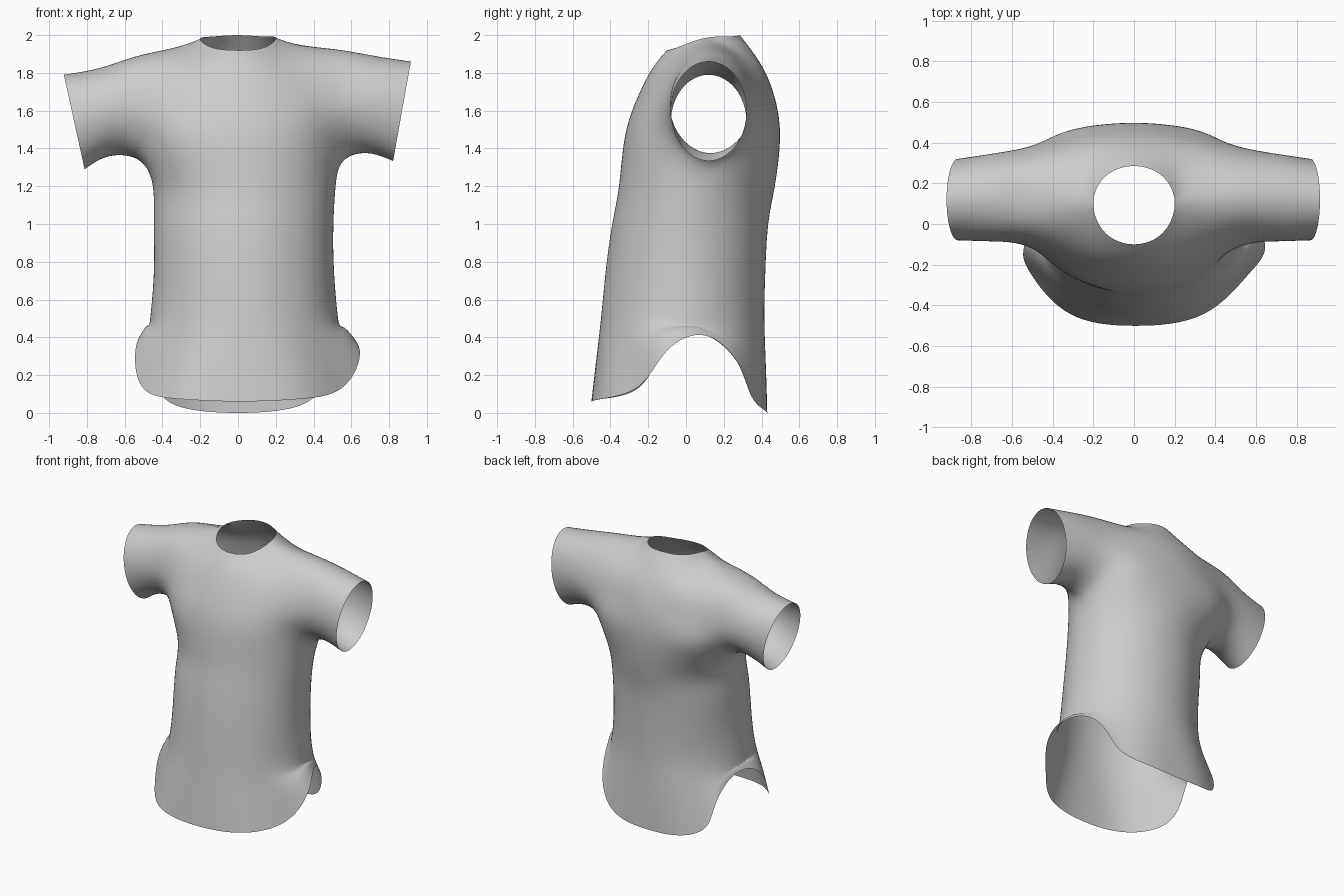
import bpy, bmesh
from math import sin, cos, pi
from mathutils import Vector

cube = bpy.data.objects.get("Cube")
if cube:
    bpy.data.objects.remove(cube)

fabric = bpy.data.materials.new("grey fabric")
fabric.use_nodes = True
GREY = (0.6, 0.6, 0.6, 1)
fabric.diffuse_color = GREY
fabric.node_tree.nodes["Principled BSDF"].inputs["Base Color"].default_value = GREY

bm = bmesh.new()

# Rings run counter-clockwise: 0 front, 4 left side, 8 back, 12 right side
SIDES = 16
LEFT, RIGHT = 4, 12


def body_ring(z, right, left, front, back):
    """Elliptical torso section given by its four extents."""
    centre = Vector(((left + right) / 2, (front + back) / 2, z))
    rx, ry = (left - right) / 2, (back - front) / 2
    return {i: centre + Vector((rx * sin(2 * pi * i / SIDES),
                                -ry * cos(2 * pi * i / SIDES), 0))
            for i in range(SIDES)}


def chest_row(front, back):
    """Mirrored front and back points, from the centre out to the armhole."""
    row = {}
    for i, (f, b) in enumerate(zip(front, back)):
        for index, p in ((i, f), (8 - i, b)):
            row[index] = Vector(p)
            row[-index % SIDES] = Vector((-p[0], p[1], p[2]))
    return row


def add(points):
    return {i: bm.verts.new(p) for i, p in points.items()}


def bridge(lower, upper, count=SIDES):
    """Quads between two rows wherever both have neighbouring points."""
    for i in range(count):
        j = (i + 1) % count
        if all(k in row for k in (i, j) for row in (lower, upper)):
            bm.faces.new((lower[i], lower[j], upper[j], upper[i]))


# Hem: flared front panel, raised side slits, long back panel
hem_points = [
    (0, -.5, .06), (.34, -.445, .075), (.56, -.25, .14), (.645, -.1, .33),
    (.555, .1, .41), (.49, .27, .27), (.41, .345, .09), (.23, .415, .015),
    (0, .43, 0), (-.23, .415, .015), (-.4, .345, .09), (-.44, .27, .27),
    (-.48, .08, .42), (-.54, -.11, .35), (-.51, -.24, .14), (-.32, -.44, .075)]
hem = {i: Vector(p) for i, p in enumerate(hem_points)}
waist = body_ring(.5, -.465, .53, -.45, .415)
hip = {i: hem[i].lerp(waist[i], .5) for i in hem}

# Chest rows; the lowest also carries the armpits
chest = [
    chest_row([(0, -.325, 1.45), (.18, -.305, 1.45), (.37, -.22, 1.44), (.53, -.05, 1.42)],
              [(0, .497, 1.45), (.18, .485, 1.45), (.37, .435, 1.44), (.53, .3, 1.42)]),
    chest_row([(0, -.265, 1.65), (.17, -.245, 1.65), (.36, -.18, 1.64), (.54, -.105, 1.62)],
              [(0, .475, 1.65), (.17, .46, 1.65), (.36, .42, 1.64), (.54, .375, 1.62)]),
    chest_row([(0, -.18, 1.82), (.16, -.155, 1.82), (.32, -.085, 1.83), (.53, -.03, 1.83)],
              [(0, .405, 1.83), (.16, .39, 1.83), (.32, .345, 1.83), (.53, .3, 1.83)])]
chest[0][LEFT] = Vector((.555, .11, 1.33))
chest[0][RIGHT] = Vector((-.52, .11, 1.335))

rows = [add(r) for r in (
    hem, hip, waist,
    body_ring(.75, -.445, .508, -.425, .42),
    body_ring(1.0, -.445, .505, -.39, .435),
    body_ring(1.2, -.452, .517, -.355, .47),
    *chest)]

# Neck edge and shoulder seam, shared by the front and back panels
top = add({0: (0, -.1, 1.92), 1: (.14, -.045, 1.935), 15: (-.14, -.045, 1.935),
           2: (.2, .1, 1.985), 14: (-.2, .1, 1.98),
           3: (.51, .13, 1.925), 13: (-.51, .13, 1.893),
           7: (.14, .235, 1.992), 8: (0, .285, 2), 9: (-.14, .235, 1.992)})
for front_i, back_i in ((2, 6), (3, 5), (14, 10), (13, 11)):
    top[back_i] = top[front_i]
rows.append(top)
for low, high in zip(rows, rows[1:]):
    bridge(low, high)

# Sleeves grow from the armholes: x, slant, y centre, y radius, z centre, z radius
a, b, c = rows[-4:-1]
sleeves = (
    (1, LEFT, [(.7, .02, .13, .215, 1.633, .257), (.868, .047, .12, .2, 1.597, .263)]),
    (-1, RIGHT, [(.7, .02, .13, .215, 1.595, .235), (.867, .055, .12, .2, 1.54, .25)]))
for side, pit, sections in sleeves:
    up, down = pit + 1, pit - 1
    loop = [a[pit], a[up], b[up], c[up], top[up], c[down], b[down], a[down]]
    inner = dict(enumerate(loop))
    for x, slant, yc, ry, zc, rz in sections:
        outer = add({k: (side * (x - slant * cos(k * pi / 4)),
                         yc + side * ry * sin(k * pi / 4),
                         zc - rz * cos(k * pi / 4)) for k in range(8)})
        bridge(inner, outer, 8)
        inner = outer

for face in bm.faces:
    face.smooth = True
mesh = bpy.data.meshes.new("shirt")
bm.to_mesh(mesh)
bm.free()
mesh.materials.append(fabric)
shirt = bpy.data.objects.new("shirt", mesh)
bpy.context.collection.objects.link(shirt)

# Smooth the cage, moving its points so the smooth surface passes through them
smooth = shirt.modifiers.new("smooth", 'SUBSURF')
smooth.levels = smooth.render_levels = 3
targets = [v.co.copy() for v in mesh.vertices]
for step in range(8):
    bpy.context.view_layer.update()
    graph = bpy.context.evaluated_depsgraph_get()
    result = shirt.evaluated_get(graph).data
    offsets = [t - result.vertices[i].co for i, t in enumerate(targets)]
    for v, offset in zip(mesh.vertices, offsets):
        v.co += offset * .8
    mesh.update()
    shirt.update_tag()
